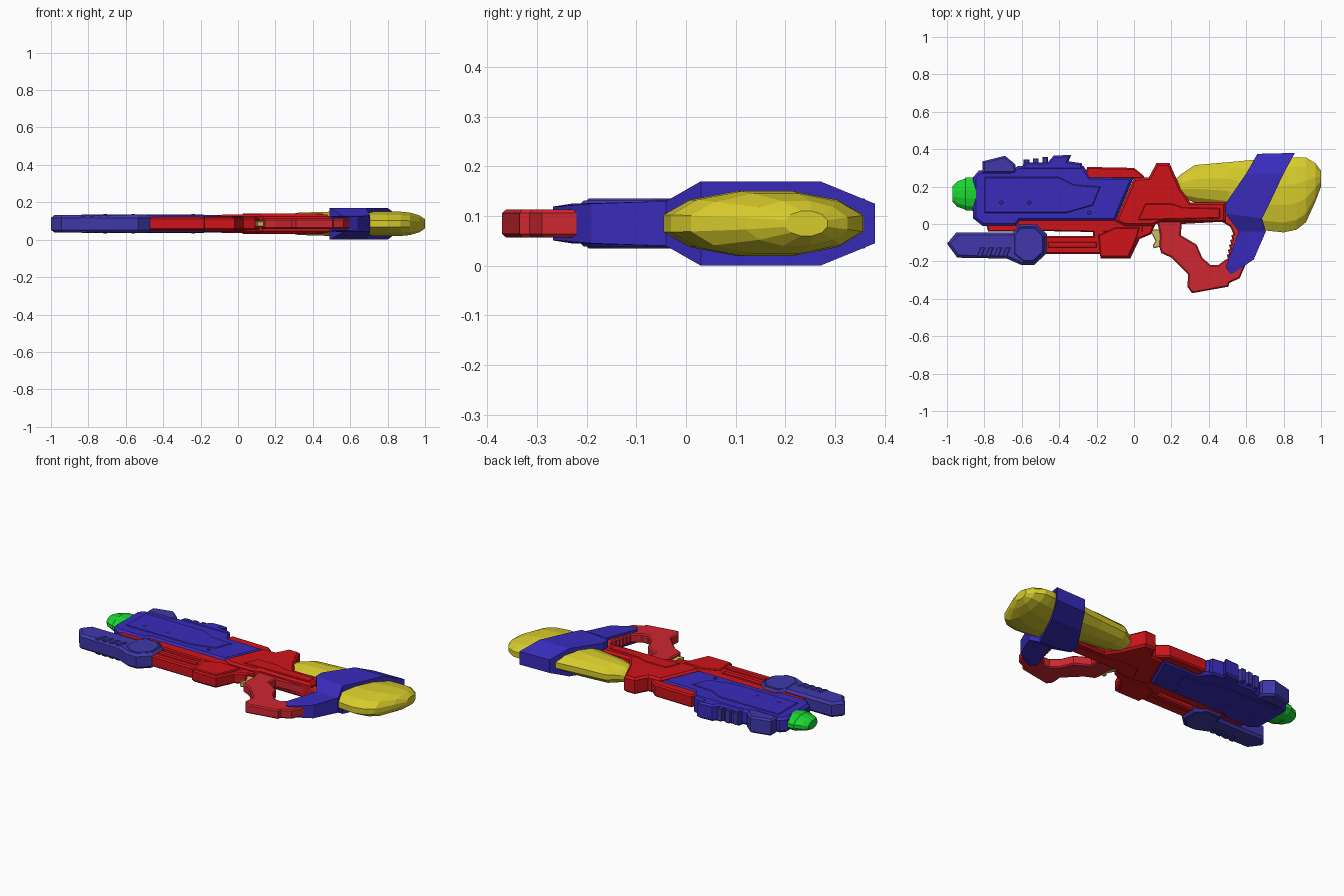
import bpy, bmesh, math

ZC = 0.085  # mid-plane of the toy, which lies on its side


def mat(name, r, g, b):
    m = bpy.data.materials.new(name)
    m.diffuse_color = (r, g, b, 1)
    return m


BLUE = mat("blue", .04, .025, .50)
PALE = mat("pale_blue", .05, .04, .40)
RED = mat("red", .62, .007, .01)
GRIP = mat("grip_red", .62, .02, .03)
YELLOW = mat("yellow", .68, .60, .025)
GREEN = mat("green", .01, .68, .03)
BEIGE = mat("beige", .60, .50, .12)


def link(name, mesh, m):
    ob = bpy.data.objects.new(name, mesh)
    mesh.materials.clear()
    mesh.materials.append(m)
    bpy.context.collection.objects.link(ob)
    return ob


def slab(name, m, half, bevel, *outlines):
    """Chamfered plate from xy outlines (extra outlines are holes), symmetric about ZC."""
    cu = bpy.data.curves.new(name, 'CURVE')
    cu.dimensions = '2D'
    cu.fill_mode = 'BOTH'
    cu.extrude = half - bevel
    cu.bevel_depth = bevel
    cu.bevel_resolution = 0
    cu.offset = -bevel
    for pts in outlines:
        sp = cu.splines.new('POLY')
        sp.points.add(len(pts) - 1)
        for p, (x, y) in zip(sp.points, pts):
            p.co = (x, y, 0, 1)
        sp.use_cyclic_u = True
    tmp = bpy.data.objects.new(name + "_tmp", cu)
    bpy.context.collection.objects.link(tmp)
    dg = bpy.context.evaluated_depsgraph_get()
    mesh = bpy.data.meshes.new_from_object(tmp.evaluated_get(dg))
    bpy.data.objects.remove(tmp)
    for p in mesh.polygons:
        p.use_smooth = False
    ob = link(name, mesh, m)
    ob.location.z = ZC
    return ob


def loft(name, m, rings):
    """Skin a list of equal-length point rings and cap both ends."""
    bm = bmesh.new()
    vs = [[bm.verts.new(p) for p in r] for r in rings]
    n = len(rings[0])
    for a, b in zip(vs, vs[1:]):
        for i in range(n):
            j = (i + 1) % n
            bm.faces.new((a[i], a[j], b[j], b[i]))
    bm.faces.new(vs[0])
    bm.faces.new(vs[-1])
    bmesh.ops.recalc_face_normals(bm, faces=bm.faces[:])
    mesh = bpy.data.meshes.new(name)
    bm.to_mesh(mesh)
    bm.free()
    return link(name, mesh, m)


def oval(x, y0, y1, hz, n=12):
    k = 1 / math.cos(math.pi / n)
    out = []
    for i in range(n):
        a = 2 * math.pi * (i + .5) / n
        out.append((x, (y0 + y1) / 2 + k * (y1 - y0) / 2 * math.cos(a), ZC + k * hz * math.sin(a)))
    return out


def rect(x0, y0, x1, y1):
    return [(x0, y0), (x1, y0), (x1, y1), (x0, y1)]


# Blue main housing, raised side panel and small screw caps
slab("main_housing", BLUE, .046, .014,
     [(-.86, .03), (-.81, -.01), (-.63, -.01), (-.61, .015), (-.10, .015), (0, .25),
      (-.235, .255), (-.27, .31), (-.62, .31), (-.66, .285), (-.83, .285), (-.86, .25)])
slab("side_panel", BLUE, .050, .004,
     [(-.80, .06), (-.36, .06), (-.22, .10), (-.18, .20), (-.32, .21), (-.40, .25), (-.80, .25)])
for i, (x, y) in enumerate([(-.71, .115), (-.56, .115), (-.24, .06)]):
    slab(f"screw_cap_{i}", PALE, .052, .002,
         [(x + .01 * math.cos(a * math.pi / 4), y + .01 * math.sin(a * math.pi / 4)) for a in range(8)])

# Top sights
slab("front_sight", PALE, .050, .010,
     [(-.81, .27), (-.63, .27), (-.635, .32), (-.69, .365), (-.77, .345), (-.81, .335)])
slab("rear_sight", BLUE, .050, .010,
     [(-.60, .29), (-.27, .29), (-.28, .325), (-.35, .335), (-.335, .37), (-.43, .365), (-.46, .33), (-.59, .33)])
for i in range(3):
    x = -.59 + .05 * i
    slab(f"sight_rib_{i}", PALE, .040, .004, rect(x, .31, x + .03, .345 + .006 * i))

# Green nozzle
loft("nozzle", GREEN, [oval(x, .16 - r, .16 + r, h) for x, r, h in
     [(-.84, .09, .046), (-.90, .088, .046), (-.905, .082, .042), (-.945, .068, .036), (-.97, .042, .025)]])

# Red receiver with top rail
slab("receiver", RED, .050, .012,
     [(-.10, .015), (-.05, -.01), (.10, -.01), (.14, .01), (.49, .01), (.49, .115), (.30, .115),
      (.25, .19), (.19, .325), (.12, .325), (.08, .25), (0, .245)])
slab("top_rail", RED, .038, .008, [(-.27, .24), (.06, .24), (.05, .26), (0, .30), (-.25, .305)])
slab("receiver_ridge", RED, .054, .005,
     [(.02, .02), (.46, .03), (.46, .085), (.26, .09), (.20, .11), (.06, .11)])

# Red under-barrel strip and fore rail, separated by a narrow slot
slab("barrel_strip", RED, .035, .006, [(-.78, -.04), (-.64, -.04), (-.62, -.035), (-.1, -.045),
                                       (.05, -.045), (.05, .03), (-.80, .03)])
slab("fore_rail", RED, .034, .008,
     [(-.50, -.16), (-.18, -.16), (-.18, -.185), (-.02, -.185), (.03, -.08), (.09, -.055), (.12, .01),
      (-.12, .01), (-.22, -.03), (-.22, -.063), (-.50, -.063)])
slab("fore_rail_panel", RED, .041, .005,
     [(-.18, -.175), (-.03, -.175), (.01, -.09), (.03, -.02), (-.10, -.02), (-.19, -.06)])
slab("fore_rail_bar", RED, .038, .003, rect(-.46, -.125, -.2, -.095))

# Pump handle with raised pad and finger ribs
slab("pump_handle", PALE, .046, .014,
     [(-1, -.105), (-.95, -.045), (-.645, -.045), (-.62, 0), (-.52, 0), (-.465, -.055), (-.465, -.155),
      (-.535, -.22), (-.60, -.22), (-.68, -.185), (-.945, -.18)])
slab("pump_pad", PALE, .050, .004,
     [(-.64, -.06), (-.61, -.02), (-.53, -.02), (-.485, -.065), (-.485, -.15), (-.54, -.20), (-.59, -.20), (-.64, -.16)])
for i in range(4):
    x = -.84 + .045 * i
    slab(f"pump_rib_{i}", PALE, .050, .004, [(x, -.175), (x + .025, -.175), (x + .045, -.125), (x + .02, -.125)])

# Grip loop with serrated rear edge around the hand opening
opening = [(.255, 0), (.25, -.06), (.335, -.11), (.365, -.18), (.41, -.22), (.45, -.22)]
for i in range(6):
    t = i / 5
    x, y = .49 + .03 * t, -.19 + .13 * t
    opening += [(x, y), (x + .012, y + .004)]
opening += [(.515, -.015), (.47, .012)]
slab("grip_loop", GRIP, .028, .007,
     [(.12, .03), (.14, -.06), (.135, -.12), (.145, -.155), (.20, -.18), (.29, -.27), (.285, -.335), (.31, -.37),
      (.505, -.335), (.51, -.315), (.565, -.29), (.60, -.21), (.60, .05), (.48, .05)], opening)
slab("trigger", BEIGE, .014, .003,
     [(.08, -.03), (.15, -.03), (.145, -.12), (.105, -.13), (.10, -.115), (.115, -.09), (.10, -.06)])

# Yellow water tank
loft("water_tank", YELLOW, [oval(*r) for r in
     [(.21, .18, .23, .02), (.255, .14, .268, .045), (.325, .115, .315, .060), (.50, .09, .33, .065),
      (.66, -.03, .345, .065), (.80, -.045, .352, .065), (.87, -.03, .357, .065), (.92, .01, .355, .060),
      (.97, .12, .325, .045), (1.0, .20, .285, .025)]])

# Blue stock band wrapping the tank, tapering down to the grip
band = [(.66, .375, .86, .38, .040), (.60, .27, .80, .27, .085), (.49, .11, .72, .10, .085),
        (.49, .055, .685, .03, .085), (.56, -.04, .705, -.04, .045), (.49, -.23, .64, -.19, .040),
        (.515, -.268, .54, -.258, .034)]
loft("stock_band", BLUE, [[(a, b, ZC - h), (c, d, ZC - h), (c, d, ZC + h), (a, b, ZC + h)]
                          for a, b, c, d, h in band])
